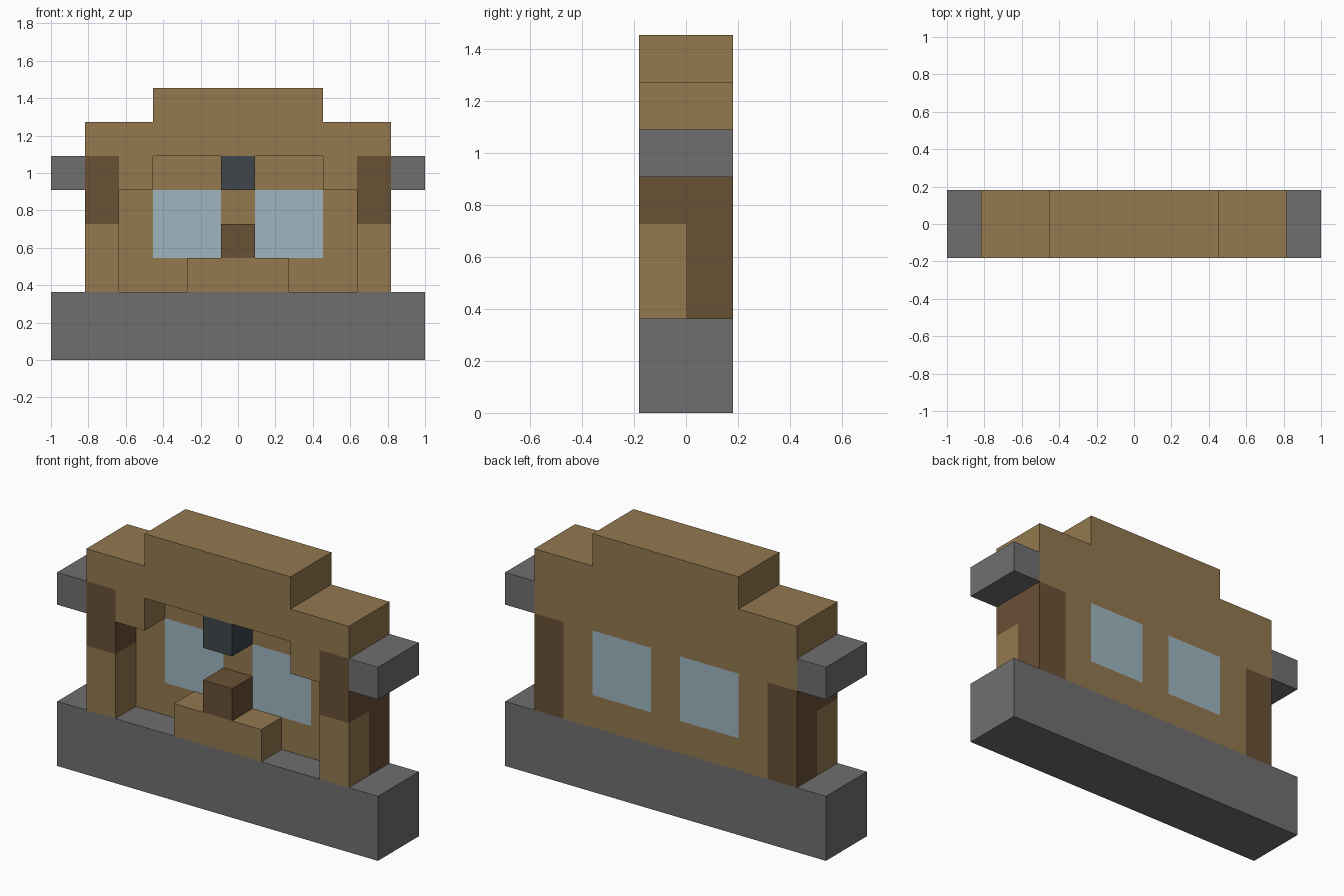
import bpy
import bmesh
from mathutils import Vector

U = 2 / 11  # one block

cube = bpy.data.objects.get("Cube")
if cube:
    bpy.data.objects.remove(cube, do_unlink=True)


def material(name, r, g, b):
    mat = bpy.data.materials.new(name)
    mat.use_nodes = True
    mat.diffuse_color = (r, g, b, 1)
    mat.node_tree.nodes["Principled BSDF"].inputs["Base Color"].default_value = (r, g, b, 1)
    return mat


brown = material("tan_brown", 0.292, 0.191, 0.078)
dark_brown = material("dark_brown", 0.141, 0.082, 0.036)
glass = material("pale_blue", 0.342, 0.468, 0.527)
stone = material("stone_grey", 0.159, 0.159, 0.159)
slate = material("dark_slate", 0.050, 0.061, 0.069)


def prism(name, half_outline, y0, y1, mats, x_mid=0):
    """Mirror a half outline of (x, z) block units and extrude it along y."""
    outline = half_outline + [(-x, z) for x, z in reversed(half_outline)]
    bm = bmesh.new()
    face = bm.faces.new([bm.verts.new(((x + x_mid) * U, y0 * U, z * U)) for x, z in outline])
    ext = bmesh.ops.extrude_face_region(bm, geom=[face])
    verts = [v for v in ext["geom"] if isinstance(v, bmesh.types.BMVert)]
    bmesh.ops.translate(bm, verts=verts, vec=(0, (y1 - y0) * U, 0))
    bmesh.ops.recalc_face_normals(bm, faces=bm.faces)
    mesh = bpy.data.meshes.new(name)
    bm.to_mesh(mesh)
    bm.free()
    for mat in mats:
        mesh.materials.append(mat)
    obj = bpy.data.objects.new(name, mesh)
    bpy.context.collection.objects.link(obj)
    return obj


def block(name, half_width, z0, z1, y0, y1, mat, x_mid=0):
    return prism(name, [(half_width, z0), (half_width, z1)], y0, y1, [mat], x_mid)


# Stepped body with a recess hollowed out of its front half
body = prism("body", [(4.5, 2), (4.5, 7), (2.5, 7), (2.5, 8)], -1, 1,
             [brown, dark_brown, glass])
recess = prism("recess_cutter", [(3.5, 1), (3.5, 5), (2.5, 5), (2.5, 6)], -2, 0, [brown])
cut = body.modifiers.new("recess", "BOOLEAN")
cut.operation = "DIFFERENCE"
cut.solver = "EXACT"
cut.object = recess
graph = bpy.context.evaluated_depsgraph_get()
body.data = bpy.data.meshes.new_from_object(body.evaluated_get(graph))
body.modifiers.clear()
bpy.data.objects.remove(recess, do_unlink=True)

# Slice the body along the borders of the coloured patches
bm = bmesh.new()
bm.from_mesh(body.data)
slices = [(0, x * s) for x in (0.5, 2.5, 3.5) for s in (-1, 1)]
slices += [(1, 0)] + [(2, z) for z in (3, 4, 5, 6)]
for axis, pos in slices:
    normal = Vector((0, 0, 0))
    normal[axis] = 1
    bmesh.ops.bisect_plane(bm, geom=bm.verts[:] + bm.edges[:] + bm.faces[:],
                           dist=1e-5, plane_co=normal * pos * U, plane_no=normal)

# Colour the window panes and the side patches
for face in bm.faces:
    x, y, z = face.calc_center_median() / U
    x = abs(x)
    face.material_index = 0
    if abs(face.normal.z) > 0.5:
        continue
    if abs(face.normal.y) > 0.5 and y > -0.5 and 0.5 < x < 2.5 and 3 < z < 5:
        face.material_index = 2
    elif x > 3.4 and ((y < 0 and 4 < z < 6) or (y > 0 and z < 5)):
        face.material_index = 1
bm.to_mesh(body.data)
bm.free()

# Base slab and side lugs
block("base_slab", 5.5, 0, 2, -1, 1, stone)
for side, s in (("left", 1), ("right", -1)):
    block(side + "_side_lug", 0.5, 5, 6, -1, 1, stone, 5 * s)

# Blocks inside the recess
block("front_step", 1.5, 2, 3, -1, 0, brown)
block("step_post", 0.5, 3, 4, -1, 0, dark_brown)
block("hanging_lamp", 0.5, 5, 6, -1, 0, slate)
